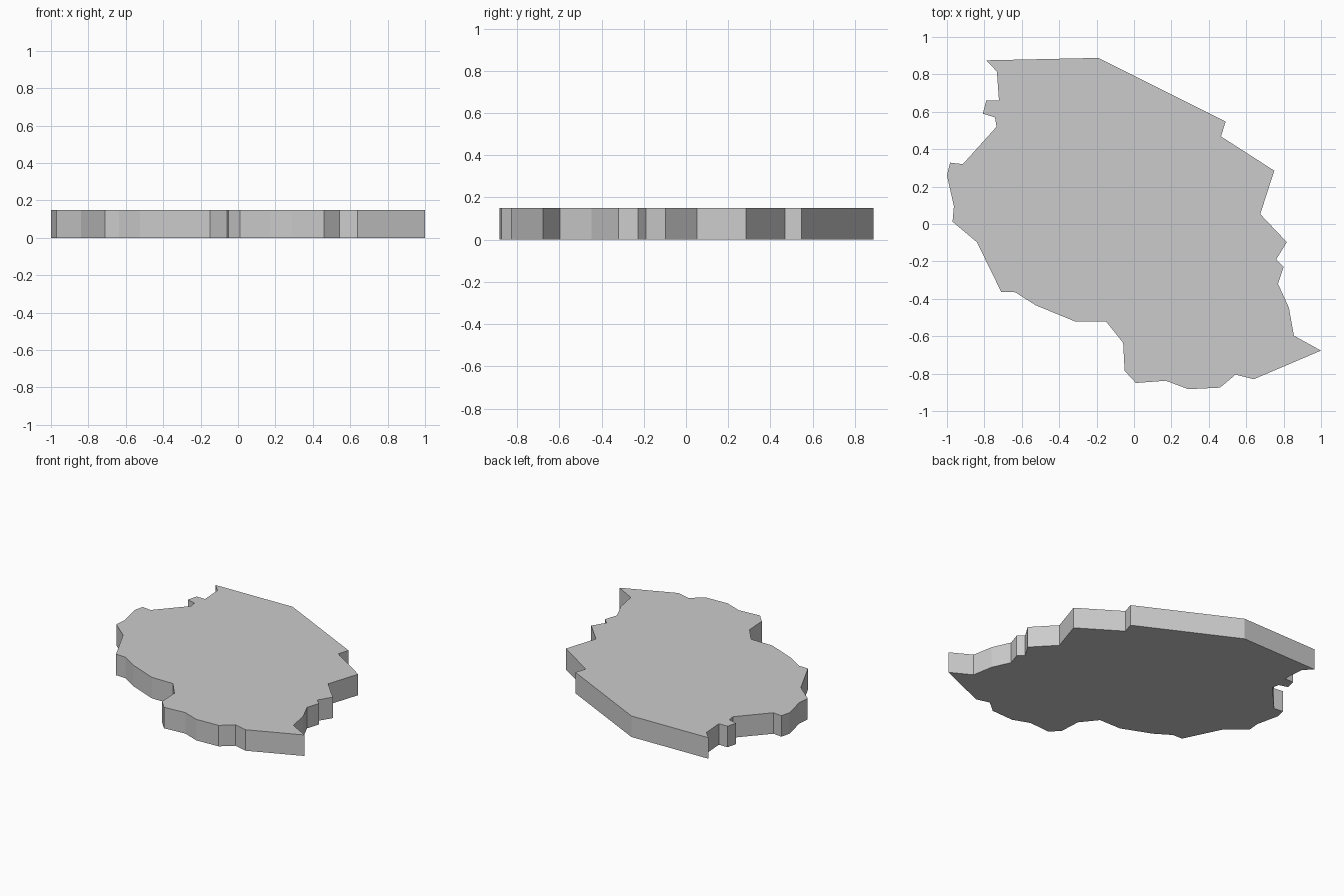
import bpy, bmesh

HEIGHT = 0.15

# Outline of the slab seen from above, clockwise from the back left corner
outline = [
    (-0.79, 0.875), (-0.19, 0.888), (0.49, 0.548), (0.465, 0.468),
    (0.75, 0.285), (0.675, 0.053), (0.817, -0.097), (0.76, -0.19),
    (0.80, -0.228), (0.77, -0.32), (0.828, -0.447), (0.855, -0.597),
    (1.0, -0.677), (0.64, -0.83), (0.543, -0.805), (0.46, -0.875),
    (0.29, -0.883), (0.17, -0.838), (0.01, -0.85), (-0.05, -0.785),
    (-0.058, -0.635), (-0.15, -0.52), (-0.317, -0.52), (-0.525, -0.435),
    (-0.635, -0.365), (-0.71, -0.363), (-0.84, -0.097), (-0.97, 0.012),
    (-0.963, 0.095), (-1.0, 0.26), (-0.983, 0.328), (-0.915, 0.32),
    (-0.735, 0.52), (-0.743, 0.57), (-0.808, 0.59), (-0.79, 0.66),
    (-0.722, 0.66), (-0.733, 0.815),
]

# Flat slab: fill the outline and extrude it upwards
bm = bmesh.new()
base = bm.faces.new([bm.verts.new((x, y, 0)) for x, y in outline])
result = bmesh.ops.extrude_face_region(bm, geom=[base], use_keep_orig=True)
top = [g for g in result["geom"] if isinstance(g, bmesh.types.BMVert)]
bmesh.ops.translate(bm, verts=top, vec=(0, 0, HEIGHT))
bmesh.ops.recalc_face_normals(bm, faces=bm.faces)

mesh = bpy.data.meshes.new("region_slab")
bm.to_mesh(mesh)
bm.free()
slab = bpy.data.objects.new("region_slab", mesh)
bpy.context.collection.objects.link(slab)
